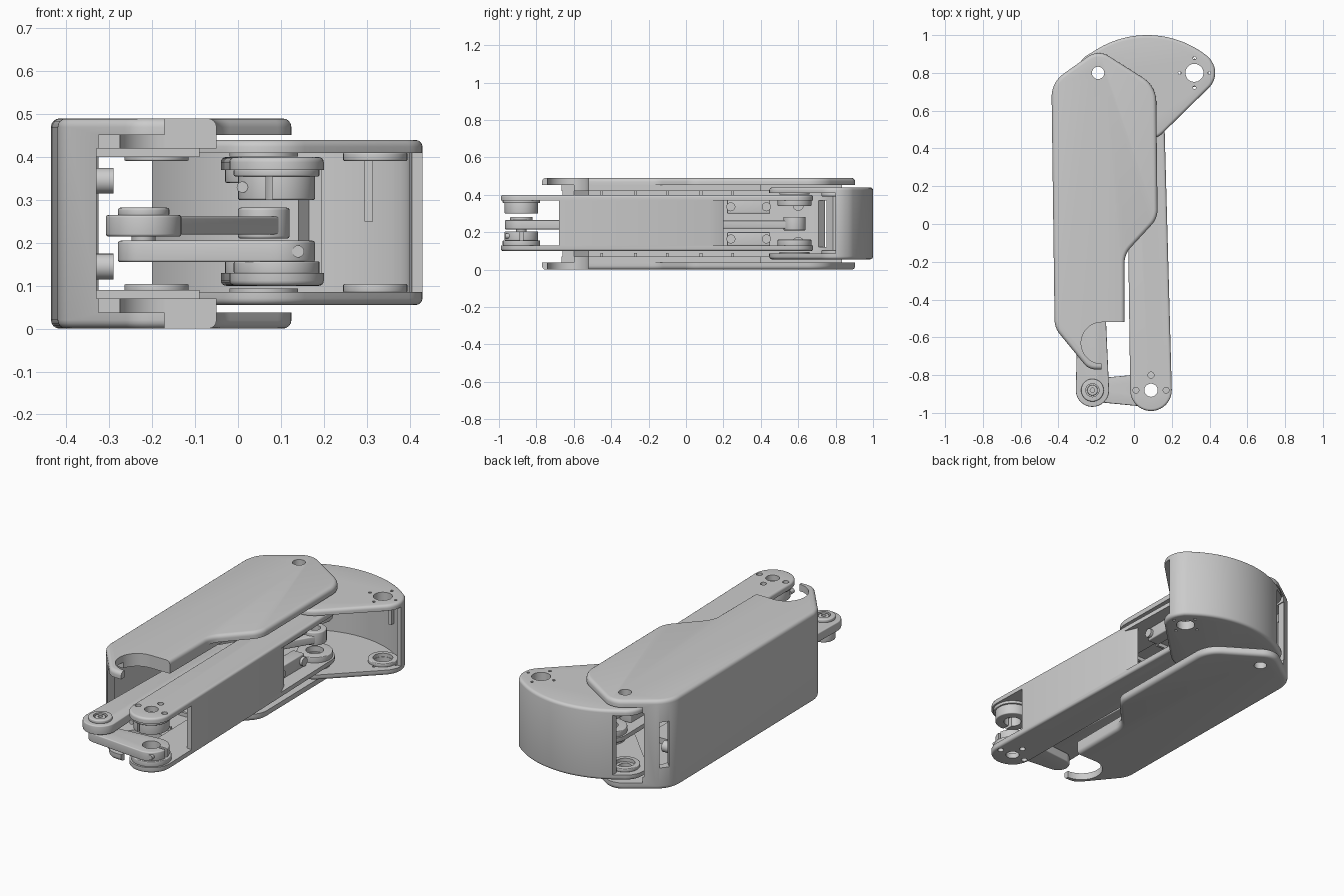
import bpy, bmesh
from math import cos, sin, tan, radians, pi
from mathutils import Vector
from mathutils.geometry import convex_hull_2d

if "Cube" in bpy.data.objects:
    bpy.data.objects.remove(bpy.data.objects["Cube"])


def arc(x, y, r, a0=0, a1=360, n=40):
    full = a1 - a0 == 360
    m = n if full else n - 1
    return [Vector((x + r * cos(radians(a0 + (a1 - a0) * i / m)),
                    y + r * sin(radians(a0 + (a1 - a0) * i / m)))) for i in range(n)]


def rect(x0, x1, y0, y1):
    return [Vector(p) for p in ((x0, y0), (x1, y0), (x1, y1), (x0, y1))]


def hull(*groups):
    pts = [p for g in groups for p in g]
    return [pts[i] for i in convex_hull_2d(pts)]


def rounded(corners, n=10):
    """Polygon from (x, y, fillet radius) corners."""
    out = []
    for i, (x, y, r) in enumerate(corners):
        p = Vector((x, y))
        a = (Vector(corners[i - 1][:2]) - p).normalized()
        b = (Vector(corners[(i + 1) % len(corners)][:2]) - p).normalized()
        if r == 0:
            out.append(p)
            continue
        half = a.angle(b) / 2
        c = p + (a + b).normalized() * r / sin(half)
        v0, v1 = p + a * r / tan(half) - c, p + b * r / tan(half) - c
        sweep = v0.angle_signed(v1)
        for k in range(n + 1):
            t = -sweep * k / n
            out.append(c + Vector((v0.x * cos(t) - v0.y * sin(t), v0.x * sin(t) + v0.y * cos(t))))
    return out


def prism(name, pts, z0, z1):
    bm = bmesh.new()
    f = bm.faces.new([bm.verts.new((p.x, p.y, z0)) for p in pts])
    e = bmesh.ops.extrude_face_region(bm, geom=[f])
    bmesh.ops.translate(bm, vec=(0, 0, z1 - z0),
                        verts=[v for v in e['geom'] if isinstance(v, bmesh.types.BMVert)])
    bmesh.ops.recalc_face_normals(bm, faces=bm.faces)
    me = bpy.data.meshes.new(name)
    bm.to_mesh(me)
    bm.free()
    o = bpy.data.objects.new(name, me)
    bpy.context.collection.objects.link(o)
    return o


def part(name, pts, z0, z1, bevel=0.005, cuts=()):
    """Extruded outline with rounded rims, then cut by (outline, z0, z1) prisms."""
    o = prism(name, pts, z0, z1)
    if bevel:
        m = o.modifiers.new('bevel', 'BEVEL')
        m.width, m.segments, m.angle_limit = bevel, 4, radians(40)
        m.use_clamp_overlap = False
    helpers = []
    for c in cuts:
        h = prism('cutter', *c)
        h.hide_render = True
        helpers.append(h)
        m = o.modifiers.new('cut', 'BOOLEAN')
        m.object, m.operation, m.solver = h, 'DIFFERENCE', 'EXACT'
    dg = bpy.context.evaluated_depsgraph_get()
    o.data = bpy.data.meshes.new_from_object(o.evaluated_get(dg))
    o.modifiers.clear()
    for h in helpers:
        bpy.data.objects.remove(h)
    bpy.ops.object.select_all(action='DESELECT')
    o.select_set(True)
    bpy.context.view_layer.objects.active = o
    bpy.ops.object.shade_smooth_by_angle(angle=radians(30))
    return o


def hole(x, y, r, z0=-1, z1=2, n=20):
    return (arc(x, y, r, n=n), z0, z1)


def ring(name, x, y, r, inner, z0, z1, bevel=0.004):
    return part(name, arc(x, y, r), z0, z1, bevel, [hole(x, y, inner)])


def screw(name, loc, r, length, axis):
    rot = {'x': (0, pi / 2, 0), 'y': (pi / 2, 0, 0), 'z': (0, 0, 0)}[axis]
    bpy.ops.mesh.primitive_cylinder_add(vertices=20, radius=r, depth=length, location=loc, rotation=rot)
    bpy.context.object.name = name
    bpy.ops.object.shade_smooth_by_angle()


FRONT, REAR, TIP, CRANK, HEEL = (0.09, -0.88), (0.06, 0.58), (0.32, 0.8), (-0.22, -0.88), (-0.19, 0.8)

# outer cover: U-shaped shell open to the right
outline = rounded([(-0.05, -0.77, 0), (-0.05, -0.16, 0.12), (0.125, 0.03, 0.12), (0.117, 0.73, 0.15),
                   (-0.19, 0.925, 0.1), (-0.437, 0.75, 0.15), (-0.42, -0.55, 0.12), (-0.24, -0.77, 0.08)])
inner = [Vector(p) for p in ((-0.33, -1), (0.3, -1), (0.3, 1.1), (-0.325, 1.1), (-0.325, 0.785),
                             (-0.375, 0.735), (-0.4, 0.65), (-0.388, -0.52), (-0.33, -0.6))]
slot = [Vector((-0.395, 0.755)) + Vector(p) for p in
        ((-0.09, 0.055), (-0.055, 0.09), (0.1, -0.065), (0.065, -0.1))]
thin = [(rect(*r), 0.038, 0.452) for r in
        ((-0.05, 0.3, -0.9, 1.1), (-0.32, 0.31, 0.4, 1.12), (-0.325, 0.32, -0.92, -0.6))]
part('outer_cover', outline, 0, 0.49, 0.02,
     [(inner, 0.07, 0.42)] + thin +
     [(slot, 0.12, 0.37), (arc(-0.17, -0.63, 0.11), -1, 2), (rect(-0.171, 0.2, -0.9, -0.52), -1, 2),
      hole(*HEEL, 0.033)])

# stiffening ribs and fasteners inside the cover
for i, y in enumerate((-0.45, -0.27, -0.1, 0.08, 0.25)):
    for z in (0.06, 0.4):
        part('cover_rib', rect(-0.395, -0.09, y - 0.007, y + 0.007), z, z + 0.03, 0)
for z in (0.145, 0.345):
    screw('cover_stud', (-0.35, 0.6, z), 0.03, 0.12, 'x')

# end shell: curved wall joining two three-cornered plates
dome = arc(0.07, 0.49, 0.51, 50, 132, 40)
shape = hull(arc(*TIP, 0.11), arc(*REAR, 0.135), arc(*HEEL, 0.11), dome)
cavity = hull(arc(*TIP, 0.08), arc(0.07, 0.49, 0.48, 50, 125, 30), rect(-0.21, 0.4, 0.3, 0.4))
bolts = [hole(TIP[0] + 0.078 * cos(a * pi / 2), TIP[1] + 0.078 * sin(a * pi / 2), 0.008, n=10) for a in range(4)]
part('end_shell', shape, 0.055, 0.44, 0.016,
     [(cavity, 0.085, 0.41), (rect(-0.6, 0.7, 0.2, 0.8), 0.085, 0.41),
      (rect(-0.61, -0.2, 0.21, 1.2), 0.085, 0.41),
      hole(*TIP, 0.048), hole(*HEEL, 0.033), hole(*REAR, 0.04)] + bolts)
for c in (HEEL, TIP):
    for z in (0.084, 0.391):
        ring('end_shell_boss', *c, 0.075, 0.05, z, z + 0.02)
for z in (0.084, 0.401):
    ring('end_shell_washer', *REAR, 0.08, 0.04, z, z + 0.01, 0)
part('end_shell_rib', rect(0.295, 0.315, 0.88, 0.93), 0.25, 0.40, 0)

# long beam: channel with forks at both ends
beam = hull(arc(*FRONT, 0.11), arc(*REAR, 0.1))
channel = [Vector(p) for p in ((-0.3, -1.2), (0.4, -1.2), (0.4, -0.68), (0.165, -0.68), (0.14, 0.2),
                               (0.175, 0.12), (0.4, 0.12), (0.4, 0.9), (-0.3, 0.9))]
dots = [hole(FRONT[0] + x, FRONT[1] + y, 0.016, n=14) for x, y in ((-0.08, 0), (0.08, 0), (0, 0.08))]
part('long_beam', beam, 0.1, 0.4, 0.012,
     [(channel, 0.13, 0.37), hole(*FRONT, 0.035), hole(*REAR, 0.04)] + dots)
for z in (0.125, 0.34):
    ring('beam_rear_boss', *REAR, 0.09, 0.045, z, z + 0.035)

# rear mounting brackets with screws
for z in (0.128, 0.3):
    part('mount_bracket', rect(0.02, 0.09, 0.22, 0.45), z, z + 0.072, 0.006)
    for y in (0.24, 0.43):
        screw('bracket_screw', (0.09, y, z + 0.036), 0.024, 0.03, 'x')

# front split collar and crank link
part('split_collar', arc(*FRONT, 0.09), 0.3, 0.36, 0.005,
     [hole(*FRONT, 0.045), (rect(0.065, 0.08, -1.1, -0.88), 0, 1)])
ring('collar_flange', *FRONT, 0.1, 0.045, 0.355, 0.372)
ring('lower_flange', *FRONT, 0.1, 0.045, 0.128, 0.157)
part('crank_link', hull(arc(*FRONT, 0.09), arc(*CRANK, 0.06)), 0.155, 0.205, 0.006,
     [hole(*FRONT, 0.045), (rect(0.1, 0.3, -0.888, -0.872), 0, 1)])
screw('crank_screw', (0.14, -0.955, 0.18), 0.014, 0.02, 'y')
screw('collar_screw', (0.01, -0.925, 0.33), 0.013, 0.03, 'y')

# push rod: runs beside the beam, then crosses to the rear pivot
part('push_rod', hull(arc(*CRANK, 0.088), arc(-0.23, 0.1, 0.055)), 0.215, 0.265, 0.006, [hole(*CRANK, 0.02)])
part('push_rod_arm', hull(arc(-0.23, 0.1, 0.055), arc(*REAR, 0.055)), 0.22, 0.262, 0.006, [hole(*REAR, 0.03)])
ring('push_rod_boss', *CRANK, 0.06, 0.035, 0.262, 0.282, 0.006)
ring('push_rod_nut', *CRANK, 0.028, 0.012, 0.2, 0.278, 0.003)
ring('push_rod_end', *REAR, 0.06, 0.03, 0.21, 0.282, 0.006)
